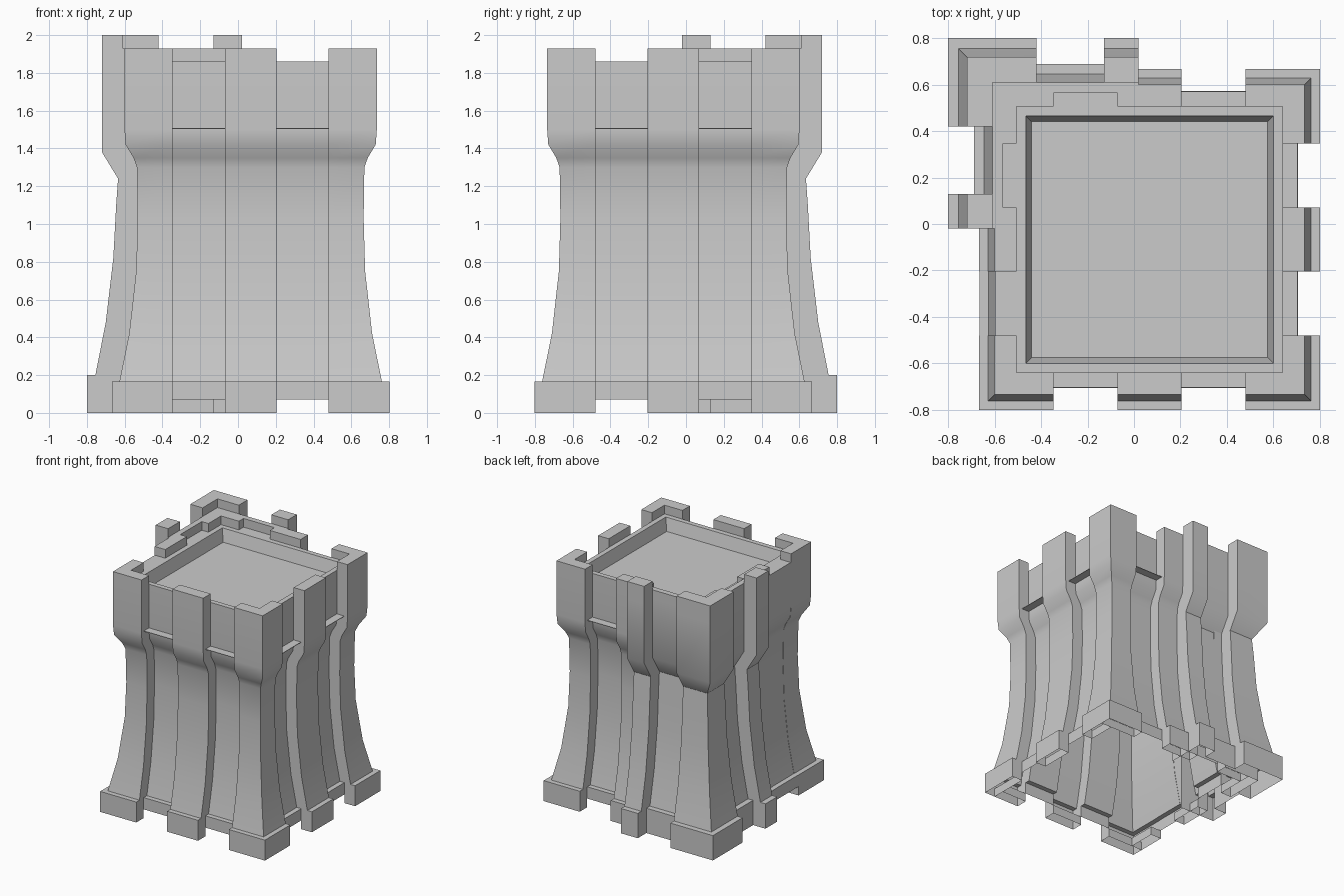
import bpy, bmesh, math
from mathutils import Matrix

if "Cube" in bpy.data.objects:
    bpy.data.objects.remove(bpy.data.objects["Cube"])

C = 0.067              # main tower is centred on (C, -C)
A, B, G = 0.137, 0.413, 0.095   # mid pillar half width, corner pillar start, groove depth


def finish(bm, name, smooth=False, open_z=()):
    """Make the object; horizontal faces at the heights in open_z are left out."""
    bmesh.ops.recalc_face_normals(bm, faces=bm.faces[:])
    gone = [f for f in bm.faces if any(
        all(abs(v.co.z - z) < 1e-4 for v in f.verts) for z in open_z)]
    bmesh.ops.delete(bm, geom=gone, context='FACES')
    me = bpy.data.meshes.new(name)
    bm.to_mesh(me)
    bm.free()
    ob = bpy.data.objects.new(name, me)
    bpy.context.collection.objects.link(ob)
    if smooth:
        bpy.ops.object.select_all(action='DESELECT')
        ob.select_set(True)
        bpy.context.view_layer.objects.active = ob
        bpy.ops.object.shade_smooth_by_angle(angle=math.radians(35))
    return ob


def loft(bm, outline, levels):
    """Stack outline(size) at each (z, size) level; returns the rings."""
    rings = [[bm.verts.new((x, y, z)) for x, y in outline(s)] for z, s in levels]
    n = len(rings[0])
    for lo, hi in zip(rings, rings[1:]):
        for i in range(n):
            j = (i + 1) % n
            bm.faces.new((lo[i], lo[j], hi[j], hi[i]))
    return rings


def loop_edges(bm, ring):
    return [bm.edges.get((ring[i - 1], ring[i])) for i in range(len(ring))]


def box(bm, x0, x1, y0, y1, z0, z1, turn=0, off=(0, 0)):
    m = (Matrix.Translation((off[0], off[1], 0)) @ Matrix.Rotation(turn * math.pi / 2, 4, 'Z')
         @ Matrix.Translation(((x0 + x1) / 2, (y0 + y1) / 2, (z0 + z1) / 2))
         @ Matrix.Diagonal((x1 - x0, y1 - y0, z1 - z0, 1)))
    bmesh.ops.create_cube(bm, size=1, matrix=m)


# grooved square outline of the main tower
def tower_outline(h):
    pts = []
    for k in range(4):
        g2 = 0.002 if k == 3 else G     # one groove on the left side is filled
        side = [(-h, -h), (-B, -h), (-B, G - h), (-A, G - h), (-A, -h),
                (A, -h), (A, g2 - h), (B, g2 - h), (B, -h)]
        c, s = ((1, 0), (0, 1), (-1, 0), (0, -1))[k]
        pts += [(c * x - s * y + C, s * x + c * y - C) for x, y in side]
    return pts


def square(h):
    return [(C - h, -C - h), (C + h, -C - h), (C + h, -C + h), (C - h, -C + h)]


# tower shell, open underneath, with a flat rim and a sunken roof
bm = bmesh.new()
wall = loft(bm, tower_outline, [
    (0.07, .735), (0.165, .735), (0.165, .695), (0.42, .643), (0.75, .606), (1.03, .598),
    (1.3, .602), (1.35, .62), (1.42, .662), (1.5, .668), (1.86, .668)])
pit = loft(bm, square, [(1.86, .533), (1.76, .508)])
bm.faces.new(pit[-1])
bmesh.ops.triangle_fill(bm, use_beauty=True, use_dissolve=False,
                        edges=loop_edges(bm, wall[-1]) + loop_edges(bm, pit[0]))
finish(bm, "tower_body", True)

# merlons on top and matching hollow feet below
for name, h, z0, z1, gaps in (("merlons", .668, 1.86, 1.93, (1.86,)),
                              ("base_feet", .735, 0, .07, (0, .07))):
    bm = bmesh.new()
    for k in range(4):
        for x0, x1 in ((-h, -B), (-A, A), (B, h - G)):
            box(bm, x0, x1, -h, G - h, z0, z1, k, (C, -C))
    finish(bm, name, open_z=gaps)

# thin ledges in the open grooves
bm = bmesh.new()
for k, sides in ((0, (-1, 1)), (1, (-1, 1)), (2, (-1,))):
    for s in sides:
        m = s * (A + B) / 2
        box(bm, m - .138, m + .138, -.638, -.573, 1.504, 1.508, k, (C, -C))
finish(bm, "groove_ledges")


# taller outer layer wrapping the back left corner, mirrored over the diagonal
def outer_outline(u):
    i, v = 0.48, u - 0.11
    half = [(.02, i), (.02, u), (-.13, u), (-.13, v), (-.42, v), (-.42, u)]
    return half + [(-u, u)] + [(-y, -x) for x, y in reversed(half)] + [(-i, i)]


bm = bmesh.new()
rings = loft(bm, outer_outline, [
    (0, .8), (0.2, .8), (0.2, .755), (0.48, .70), (0.82, .66), (1.1, .645),
    (1.24, .635), (1.38, .72), (1.86, .72)])
bm.faces.new(rings[-1])
# the side buried in the tower stays open
buried = [f for f in bm.faces if len(f.verts) == 4 and (
    all(abs(v.co.y - .48) < 1e-4 for v in f.verts) or
    all(abs(v.co.x + .48) < 1e-4 for v in f.verts))]
bmesh.ops.delete(bm, geom=buried, context='FACES')
finish(bm, "outer_layer", True)

# outer layer parapet and tall merlons
bm = bmesh.new()
for x0, x1, y0, y1, z1 in ((-.61, .02, .565, .61, 1.93), (-.72, -.42, .61, .72, 2.0),
                           (-.13, .02, .61, .72, 2.0)):
    box(bm, x0, x1, y0, y1, 1.86, z1)
    box(bm, -y1, -y0, -x1, min(-x0, .61), 1.86, z1)
finish(bm, "outer_parapet", open_z=(1.86,))
